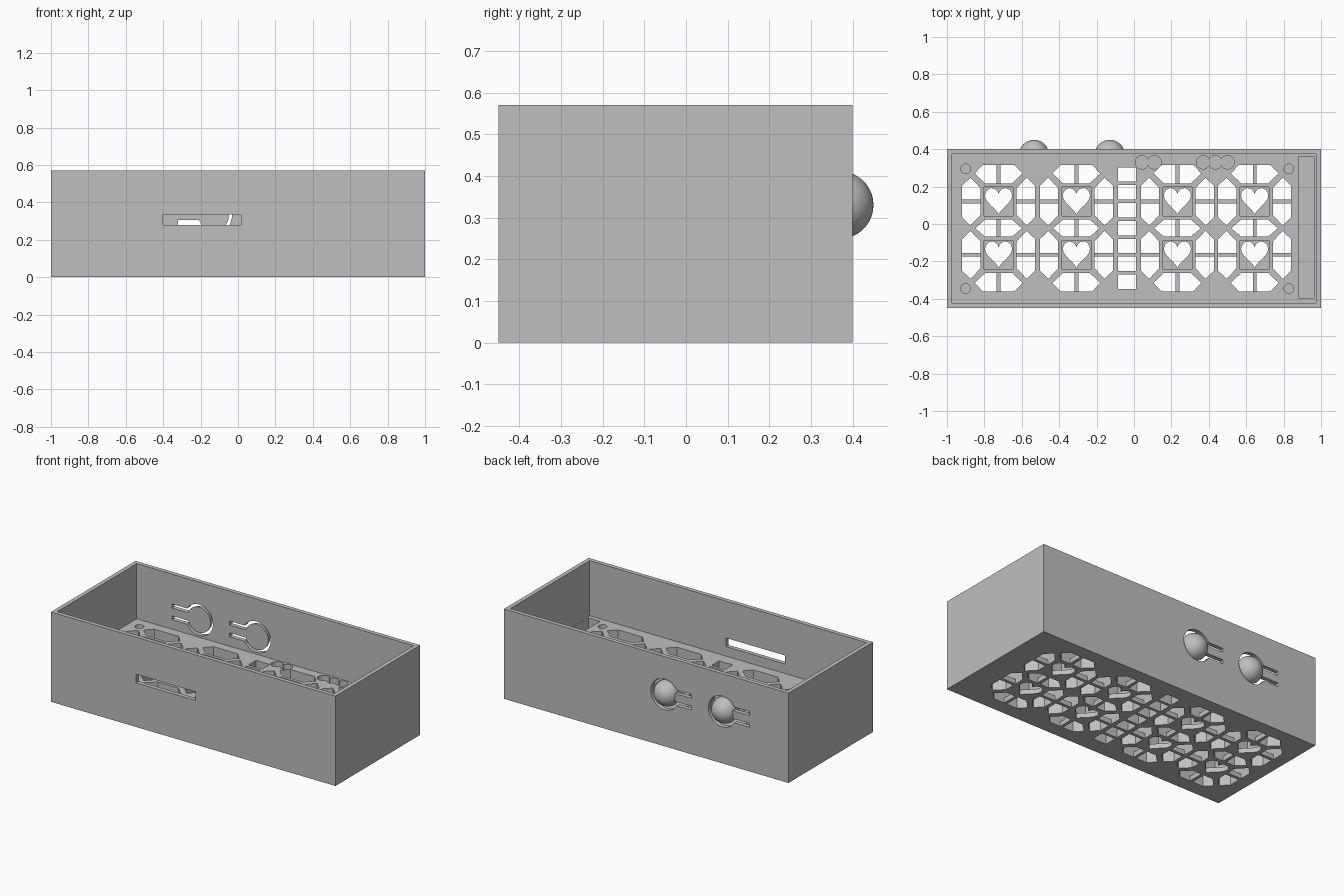
import bpy, bmesh, math
from mathutils import Vector

if "Cube" in bpy.data.objects:
    bpy.data.objects.remove(bpy.data.objects["Cube"], do_unlink=True)

grey = bpy.data.materials.new("plain grey")
grey.use_nodes = True
grey.diffuse_color = (0.52, 0.52, 0.52, 1)
grey.node_tree.nodes["Principled BSDF"].inputs["Base Color"].default_value = (0.52, 0.52, 0.52, 1)

# Main heights: top of the thin bottom plates, pocketed floor, rim
PLATE, FLOOR, RIM = 0.03, 0.22, 0.57
FRONT, BACK, WALL = -0.45, 0.40, 0.027


def rect(x0, x1, y0, y1):
    return [(x0, y0), (x1, y0), (x1, y1), (x0, y1)]


def circle(x, y, r, n=32):
    return [(x + r * math.cos(i * math.tau / n), y + r * math.sin(i * math.tau / n)) for i in range(n)]


def heart(x, y, size, n=32):
    pts = []
    for i in range(n):
        t = i * math.tau / n
        hx = 16 * math.sin(t) ** 3
        hy = 13 * math.cos(t) - 5 * math.cos(2 * t) - 2 * math.cos(3 * t) - math.cos(4 * t)
        pts.append((x + hx * size / 32, y + (hy + 2.5) * size / 29))
    return pts


def prisms(name, outlines, lo, hi, axis="z"):
    """Extrude outlines along z, or along y when they lie in the xz plane."""
    bm = bmesh.new()
    for pts in outlines:
        place = lambda p, h: (p[0], p[1], h) if axis == "z" else (p[0], h, p[1])
        face = bm.faces.new([bm.verts.new(place(p, lo)) for p in pts])
        ext = bmesh.ops.extrude_face_region(bm, geom=[face])
        step = Vector((0, 0, hi - lo)) if axis == "z" else Vector((0, hi - lo, 0))
        bmesh.ops.translate(bm, verts=[v for v in ext["geom"] if isinstance(v, bmesh.types.BMVert)], vec=step)
    bmesh.ops.recalc_face_normals(bm, faces=bm.faces)
    return finish(name, bm)


def finish(name, bm):
    mesh = bpy.data.meshes.new(name)
    bm.to_mesh(mesh)
    bm.free()
    mesh.materials.append(grey)
    ob = bpy.data.objects.new(name, mesh)
    bpy.context.collection.objects.link(ob)
    return ob


def cut(target, outlines, lo, hi, axis="z"):
    cutter = prisms("cutter", outlines, lo, hi, axis)
    cutter.hide_render = True
    mod = target.modifiers.new("cut", "BOOLEAN")
    mod.operation, mod.solver, mod.object = "DIFFERENCE", "EXACT", cutter
    bpy.context.view_layer.objects.active = target
    bpy.ops.object.modifier_apply(modifier=mod.name)
    bpy.data.objects.remove(cutter, do_unlink=True)


# Box with open top and thick floor
box = prisms("tray_box", [rect(-1, 1, FRONT, BACK)], 0, RIM)
cut(box, [rect(-1 + WALL, 1 - WALL, FRONT + WALL, BACK - WALL)], FLOOR, RIM + 0.1)

# Octagonal rosettes: hexagonal cells around square pockets with heart openings
cell = [(0.195, -0.085), (0.195, 0.085), (0.15, 0.128), (0.097, 0.072), (0.097, -0.072), (0.15, -0.128)]
cols, upper, lower = (-0.724, -0.308, 0.232, 0.645), 0.12, -0.165
half, bar = 0.077, 0.01
cells, pockets, hearts, bars = [], [], [], []
for cx in cols:
    for cy, out in ((upper, 1), (lower, -1)):
        for side in (1, -1):
            cells.append([(cx + side * u, cy + v) for u, v in cell])
        cells.append([(cx + v, cy + out * u) for u, v in cell])
        pockets.append(rect(cx - half, cx + half, cy - half, cy + half))
        hearts.append(heart(cx, cy, 0.145))
        for side in (1, -1):
            x0, x1 = sorted((cx + side * 0.09, cx + side * 0.2))
            bars.append(rect(x0, x1, cy - bar, cy + bar))
        y0, y1 = sorted((cy + out * 0.09, cy + out * 0.2))
        bars.append(rect(cx - bar, cx + bar, y0, y1))
    # Shared cell between the two rows
    mid, top, low = (upper + lower) / 2, upper - 0.097, lower + 0.097
    cells.append([(cx - 0.072, top), (cx - 0.125, mid), (cx - 0.072, low),
                  (cx + 0.072, low), (cx + 0.125, mid), (cx + 0.072, top)])
    bars.append(rect(cx - bar, cx + bar, low - 0.007, top + 0.007))

# Centre column of square openings
for i in range(7):
    y = 0.303 - 0.0955 * i
    cells.append(rect(-0.085, 0.01, y - 0.077, y))

cut(box, cells, -0.1, FLOOR + 0.1)
cut(box, pockets, PLATE, FLOOR + 0.1)
cut(box, hearts, -0.1, PLATE + 0.05)
prisms("low_divider_bars", bars, 0, PLATE)

# Long side recess, corner sockets and round pockets
cut(box, [rect(0.88, 0.963, -0.395, 0.36)], PLATE, FLOOR + 0.1)
cut(box, [circle(x, y, 0.026) for x in (-0.9, 0.828) for y in (-0.345, 0.295)], FLOOR - 0.05, FLOOR + 0.1)
for group in ((0.043, 0.37, 0.5), (0.11, 0.435)):
    cut(box, [circle(x, 0.33, 0.036) for x in group], FLOOR - 0.06, FLOOR + 0.1)

# Front slot
cut(box, [rect(-0.40, 0.015, 0.28, 0.335)], FRONT - 0.1, FRONT + WALL + 0.02, "y")

# Spring clips with domed buttons on the back
inner, cz, reach = BACK - WALL, 0.33, 0.19
for i, cx in enumerate((-0.535, -0.13)):
    cut(box, [circle(cx, cz, 0.098, 48)], inner - 0.05, BACK + 0.1, "y")
    cut(box, [rect(cx - reach, cx - 0.07, cz - 0.05, cz + 0.05)], inner - 0.05, BACK + 0.1, "y")
    prisms(f"clip_tongue_{i + 1}", [rect(cx - reach - 0.002, cx - 0.06, cz - 0.025, cz + 0.025)], inner, BACK, "y")
    bm = bmesh.new()
    bmesh.ops.create_uvsphere(bm, u_segments=48, v_segments=24, radius=0.081)
    bmesh.ops.translate(bm, verts=bm.verts, vec=(cx, 0.45 - 0.081, cz))
    bmesh.ops.bisect_plane(bm, geom=bm.verts[:] + bm.edges[:] + bm.faces[:], plane_co=(0, inner, 0),
                           plane_no=(0, -1, 0), clear_outer=True)
    bmesh.ops.holes_fill(bm, edges=[e for e in bm.edges if e.is_boundary], sides=0)
    bmesh.ops.recalc_face_normals(bm, faces=bm.faces)
    dome = finish(f"clip_button_{i + 1}", bm)
    bpy.ops.object.select_all(action="DESELECT")
    dome.select_set(True)
    bpy.context.view_layer.objects.active = dome
    bpy.ops.object.shade_smooth_by_angle(angle=math.radians(35))
